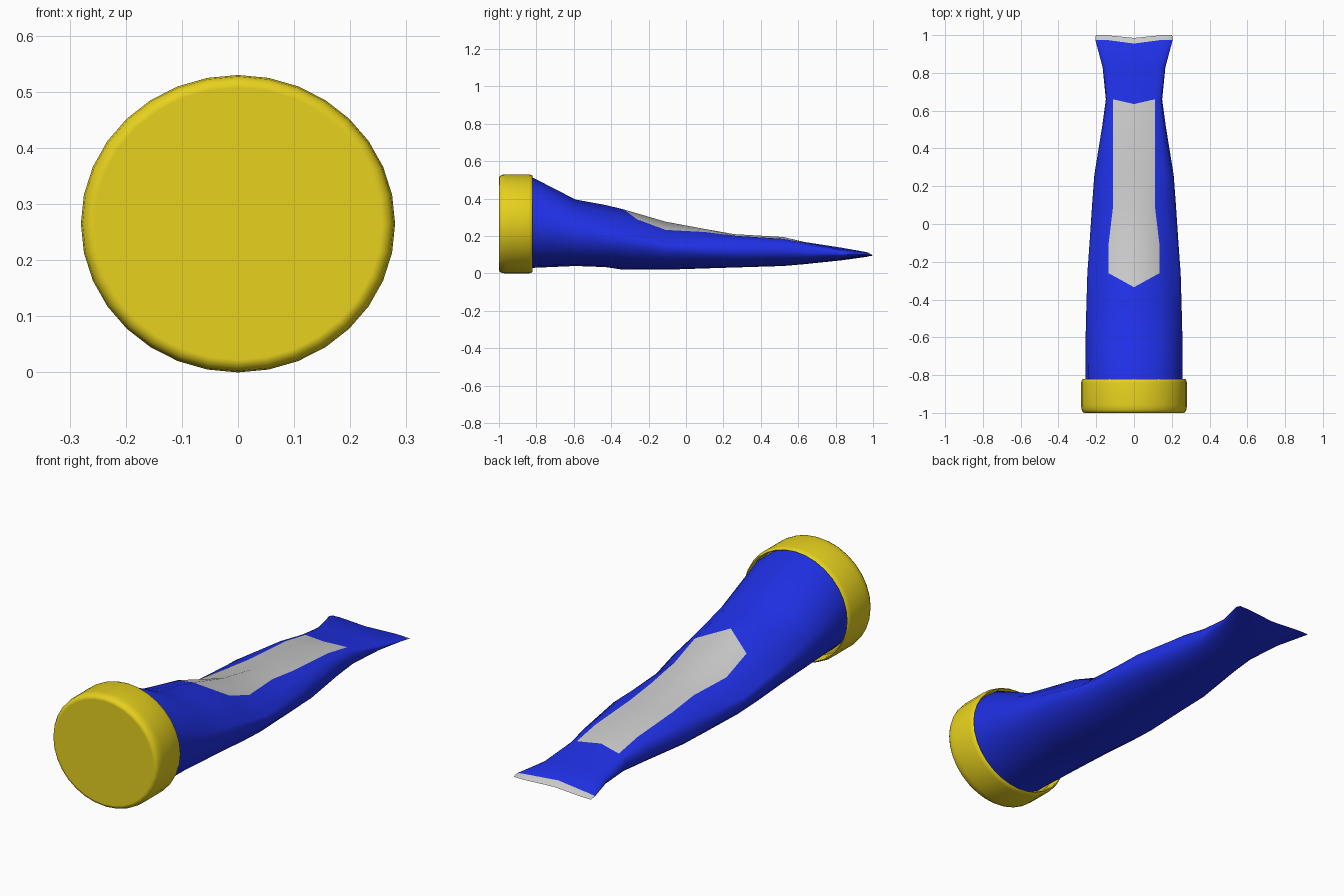
import bpy, bmesh
from math import sin, cos, acos, pi, radians

if "Cube" in bpy.data.objects:
    bpy.data.objects.remove(bpy.data.objects["Cube"])


def material(name, rgb):
    m = bpy.data.materials.new(name)
    m.diffuse_color = (*rgb, 1)
    m.use_nodes = True
    m.node_tree.nodes["Principled BSDF"].inputs["Base Color"].default_value = m.diffuse_color
    return m


BLUE = material("tube_blue", (0.014, 0.03, 0.8))
GREY = material("label_grey", (0.8, 0.8, 0.8))
YELLOW = material("cap_yellow", (0.8, 0.64, 0.013))


def finish(bm, name, mats, angle):
    bmesh.ops.recalc_face_normals(bm, faces=bm.faces)
    mesh = bpy.data.meshes.new(name)
    bm.to_mesh(mesh)
    bm.free()
    for m in mats:
        mesh.materials.append(m)
    ob = bpy.data.objects.new(name, mesh)
    bpy.context.collection.objects.link(ob)
    bpy.ops.object.select_all(action='DESELECT')
    ob.select_set(True)
    bpy.context.view_layer.objects.active = ob
    bpy.ops.object.shade_smooth_by_angle(angle=radians(angle))
    return ob


def skin(bm, rings, grey=lambda r, c, n: False):
    """Bridge successive closed rings with quads."""
    for r in range(len(rings) - 1):
        a, b = rings[r], rings[r + 1]
        n = len(a)
        for c in range(n):
            d = (c + 1) % n
            f = bm.faces.new((a[c], a[d], b[d], b[c]))
            f.material_index = int(grey(r, c, n))


# Cap: lathed profile (radius, y) with bevelled rims and a recess for the tube
bm = bmesh.new()
profile = [(0.915, -1), (0.93, -1), (0.965, -0.996), (0.99, -0.985), (1, -0.965),
           (1, -0.95), (1, -0.84), (0.985, -0.825), (0.965, -0.82),
           (0.945, -0.828), (0.94, -0.88)]
rings = [[bm.verts.new((0.28 * r * sin(2 * pi * i / 32), y,
                        0.265 + 0.265 * r * cos(2 * pi * i / 32)))
          for i in range(32)] for r, y in profile]
skin(bm, rings)
bm.faces.new(rings[0])
bm.faces.new(rings[-1])
finish(bm, "cap", [YELLOW], 60)

# Tube sections: y, centre shift in y, half width, bottom, top, label half width, ridge sharpness
sections = [
    (-0.87, 0, 0.258, 0.03, 0.513, 0.13, 1.0),
    (-0.82, 0, 0.258, 0.03, 0.513, 0.13, 1.0),
    (-0.59, 0, 0.256, 0.04, 0.395, 0.135, 1.2),
    (-0.43, 0, 0.252, 0.034, 0.366, 0.135, 1.6),
    (-0.26, -0.075, 0.247, 0.02, 0.343, 0.135, 2.3),
    (-0.11, 0, 0.236, 0.02, 0.277, 0.135, 2.1),
    (0.10, 0, 0.222, 0.027, 0.238, 0.11, 1.2),
    (0.26, 0, 0.21, 0.032, 0.21, 0.11, 0.6),
    (0.52, 0, 0.168, 0.04, 0.195, 0.11, 0.5),
    (0.66, -0.025, 0.149, 0.05, 0.168, 0.11, 0.4),
    (0.83, 0, 0.166, 0.07, 0.138, 0.12, 0.8),
    (0.975, -0.02, 0.205, 0.088, 0.116, 0.15, 1.0),
    (1.0, -0.015, 0.202, 0.096, 0.096, 0.15, 1.0),
]


def tube_ring(bm, y, dy, w, bot, top, lx, e):
    a = acos(lx / w)                       # angle of the label edge
    half = [pi / 2, a, a * 2 / 3, a / 3] + [-pi / 10 * k for k in range(6)]
    zc, h = (top + bot) / 2, (top - bot) / 2
    pts = []
    for t in half:
        x, s = w * cos(t), sin(t)
        z = zc + h * (s ** e if s > 0 else s)
        pts.append((x, y + dy * max(0, 1 - x / lx), z))
    pts[0] = (0, *pts[0][1:])
    pts[-1] = (0, *pts[-1][1:])
    pts += [(-x, yy, z) for x, yy, z in pts[-2:0:-1]]   # mirrored half
    return [bm.verts.new(p) for p in pts]


# Tube body with the grey label patch and grey crimped end
bm = bmesh.new()
rings = [tube_ring(bm, *s) for s in sections]
skin(bm, rings, lambda r, c, n: (r == len(sections) - 2 and (c < 4 or c >= n - 4))
     or (4 <= r < 9 and (c < 1 or c >= n - 1)))
bm.faces.new(rings[0])
bmesh.ops.remove_doubles(bm, verts=bm.verts, dist=0.0005)
finish(bm, "tube", [BLUE, GREY], 60)
